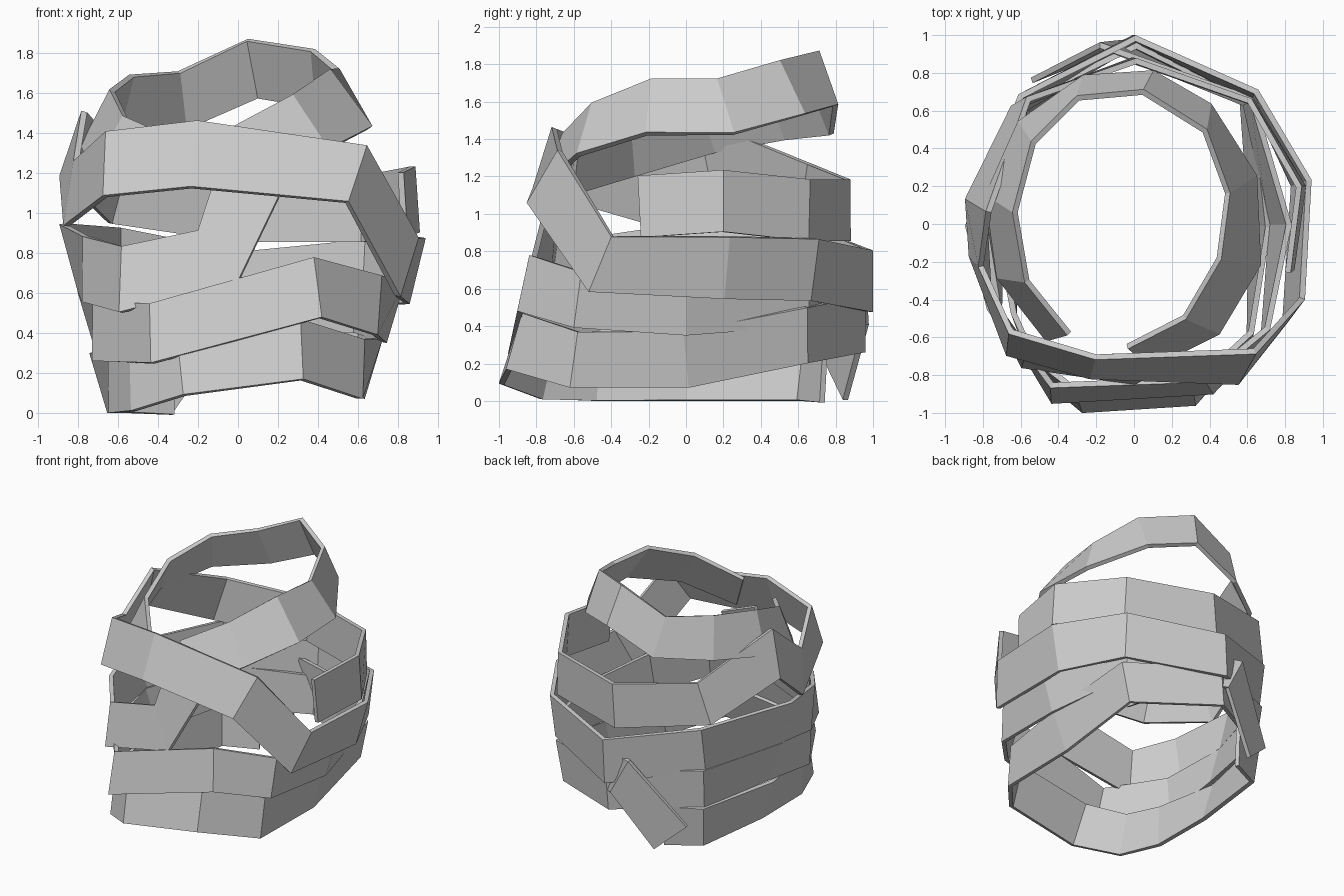
import bpy
import bmesh
from math import cos, sin, radians
from mathutils import Vector

default_cube = bpy.data.objects.get("Cube")
if default_cube:
    bpy.data.objects.remove(default_cube, do_unlink=True)

# Single plain cloth colour
cloth = bpy.data.materials.new("grey_cloth")
cloth.use_nodes = True
cloth_colour = (.6, .6, .6, 1)
cloth.diffuse_color = cloth_colour
shader = next(node for node in cloth.node_tree.nodes if node.type == "BSDF_PRINCIPLED")
shader.inputs["Base Color"].default_value = cloth_colour
shader.inputs["Roughness"].default_value = .8

# Plan positions of the corners where the cloth folds around the head
corners = {
    # Upper wrap
    "left_temple": (.84, -.25), "left": (.9, .2), "back_left": (.63, .66),
    "back": (0, .88), "back_right": (-.61, .65), "right": (-.84, .1),
    "right_temple": (-.85, -.2), "brow_right": (-.67, -.64),
    "brow_middle": (-.22, -.77), "brow_left": (.6, -.77),
    # Middle wrap
    "left_cheek": (.86, -.46), "cheek_left": (.9, .22), "cheek_back_left": (.65, .69),
    "nape": (0, 1), "cheek_back_right": (-.61, .66), "cheek_right": (-.85, 0),
    "right_cheek": (-.78, -.43), "lip_right": (-.59, -.74), "lip": (-.1, -.79),
    "nose": (.05, -.73),
    # Neck wrap
    "neck_end": (-.33, .75), "neck_back_right": (-.59, .63), "neck_right": (-.7, 0),
    "neck_cheek": (-.65, -.48), "neck_corner": (-.54, -.75),
    "chin_right": (-.29, -.95), "chin_left": (.32, -.92), "neck_hinge": (.63, -.6),
    "neck_left": (.68, 0), "neck_back_left": (.62, .65), "low_nape": (0, .96),
    # Jaw wrap
    "jaw_back_right": (-.6, .64), "jaw_side_right": (-.76, 0),
    "jaw_cheek": (-.73, -.47), "jaw_right": (-.44, -.91), "jaw_left": (.4, -.87),
    "jaw_hinge": (.71, -.58), "jaw_side_left": (.79, 0), "jaw_back_left": (.62, .66),
    "tail_bend": (-.11, .97), "tail_end": (-.44, .82),
}


def lean_at(height, outward):
    """Outward lean of the lower edge: skull narrows upward, jaw downward."""
    if height > 1:
        return .18 * (height - 1) * (1 - .6 * max(0, outward.y))
    return .05 * max(0, -outward.y) - .045 * outward.x ** 2


def cloth_band(name, path, width):
    """Sweep a flat strip along a centre path that runs around the head."""
    bm = bmesh.new()
    edges = []
    for i, point in enumerate(path):
        # Fold direction is the average of the neighbouring path directions
        before = path[max(i - 1, 0)]
        after = path[min(i + 1, len(path) - 1)]
        along = (after - point).normalized() + (point - before).normalized()
        outward = Vector((point.x, point.y, 0)).normalized()
        across = outward.cross(along).normalized() * width / 2
        across -= outward * lean_at(point.z, outward)
        edges.append((bm.verts.new(point + across), bm.verts.new(point - across)))
    for (upper, lower), (next_upper, next_lower) in zip(edges, edges[1:]):
        bm.faces.new((lower, next_lower, next_upper, upper))
    mesh = bpy.data.meshes.new(name)
    bm.to_mesh(mesh)
    bm.free()
    mesh.materials.append(cloth)
    band = bpy.data.objects.new(name, mesh)
    bpy.context.collection.objects.link(band)
    # The cloth grows inward from its outer surface
    thickness = band.modifiers.new("cloth_thickness", "SOLIDIFY")
    thickness.thickness = .03
    thickness.offset = -1
    thickness.use_even_offset = True


def wrap(name, width, **heights):
    """Wrap a band around the corners given in order, each with its height."""
    path = [Vector((*corners[corner], height)) for corner, height in heights.items()]
    cloth_band(name, path, width)


# Loose oval ring around the crown, raised at the back
crown_heights = (1.3, 1.46, 1.58, 1.58, 1.68, 1.73, 1.57, 1.55, 1.48, 1.35, 1.25)
crown_path = []
for step, height in enumerate(crown_heights):
    turn = radians(8 + 32 * step)
    crown_path.append(Vector((.66 * sin(turn) - .06, .03 - .75 * cos(turn), height)))
cloth_band("crown_band", crown_path, .29)

# Band around the back of the head that crosses the brow, drops at the left cheek,
# circles the middle and turns up over the nose
wrap("brow_and_cheek_band", .33,
     left_temple=1.04, left=1.07, back_left=1.02, back=1.02, back_right=1.11,
     right=1.35, right_temple=1.1, brow_right=1.25, brow_middle=1.3,
     brow_left=1.2, left_cheek=.73, cheek_left=.71, cheek_back_left=.7,
     nape=.64, cheek_back_right=.76, cheek_right=.78, right_cheek=.72,
     lip_right=.67, lip=.79, nose=1.15)

# Band around the neck and chin that rises across the jaw and ends in a loose tail
wrap("neck_and_jaw_band", .3,
     neck_end=.14, neck_back_right=.15, neck_right=.15, neck_cheek=.15,
     neck_corner=.16, chin_right=.24, chin_left=.32, neck_hinge=.22,
     neck_left=.22, neck_back_left=.35, low_nape=.41, jaw_back_right=.45,
     jaw_side_right=.46, jaw_cheek=.41, jaw_right=.4, jaw_left=.63,
     jaw_hinge=.54, jaw_side_left=.5, jaw_back_left=.55, tail_bend=.54,
     tail_end=.1)
